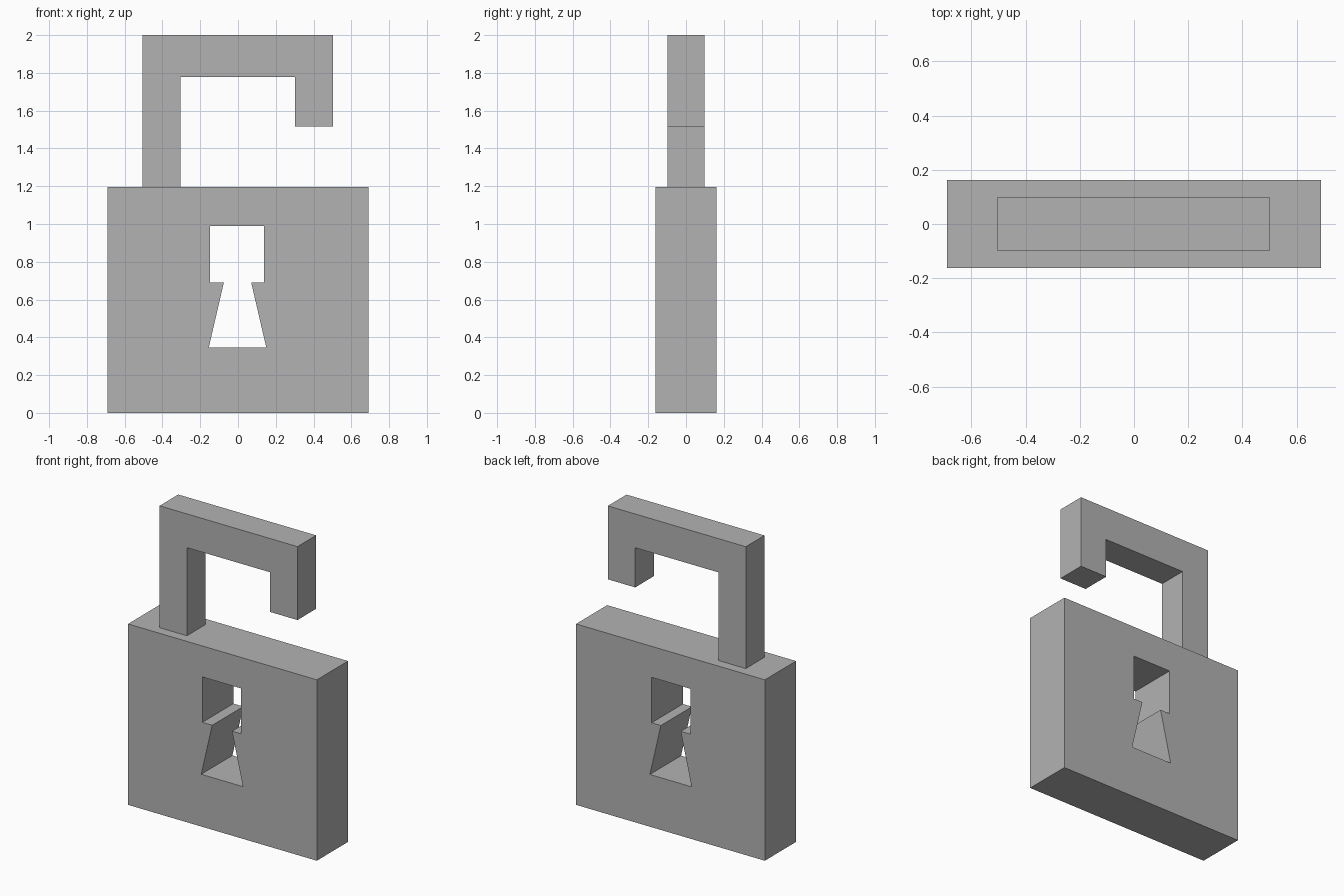
import bpy
import bmesh

cube = bpy.data.objects.get("Cube")
if cube:
    bpy.data.objects.remove(cube, do_unlink=True)

# Plain grey metal
grey = bpy.data.materials.new("grey_metal")
grey.use_nodes = True
colour = (0.45, 0.45, 0.45, 1)
grey.diffuse_color = colour
grey.node_tree.nodes["Principled BSDF"].inputs["Base Color"].default_value = colour


def slab(name, loops, depth):
    """Fill closed x-z outlines (later ones are holes) and extrude along y."""
    bm = bmesh.new()
    for loop in loops:
        verts = [bm.verts.new((x, -depth / 2, z)) for x, z in loop]
        for a, b in zip(verts, verts[1:] + verts[:1]):
            bm.edges.new((a, b))
    bmesh.ops.triangle_fill(bm, edges=bm.edges[:], use_beauty=True, normal=(0, -1, 0))
    extruded = bmesh.ops.extrude_face_region(bm, geom=bm.faces[:], use_keep_orig=True)
    moved = [v for v in extruded["geom"] if isinstance(v, bmesh.types.BMVert)]
    bmesh.ops.translate(bm, verts=moved, vec=(0, depth, 0))
    bmesh.ops.recalc_face_normals(bm, faces=bm.faces[:])
    mesh = bpy.data.meshes.new(name)
    bm.to_mesh(mesh)
    bm.free()
    mesh.materials.append(grey)
    obj = bpy.data.objects.new(name, mesh)
    bpy.context.collection.objects.link(obj)
    return obj


# Lock body with a keyhole right through it
body = [(-0.69, 0), (0.69, 0), (0.69, 1.195), (-0.69, 1.195)]
keyhole = [(-0.155, 0.345), (0.15, 0.345), (0.07, 0.69), (0.137, 0.69),
           (0.137, 0.99), (-0.147, 0.99), (-0.147, 0.69), (-0.075, 0.69)]
slab("lock_body", [body, keyhole], 0.325)

# Open square shackle: long leg meets the body, short leg hangs free
shackle = [(-0.505, 1.195), (-0.305, 1.195), (-0.305, 1.777), (0.303, 1.777),
           (0.303, 1.515), (0.503, 1.515), (0.503, 2), (-0.505, 2)]
slab("shackle", [shackle], 0.195)
